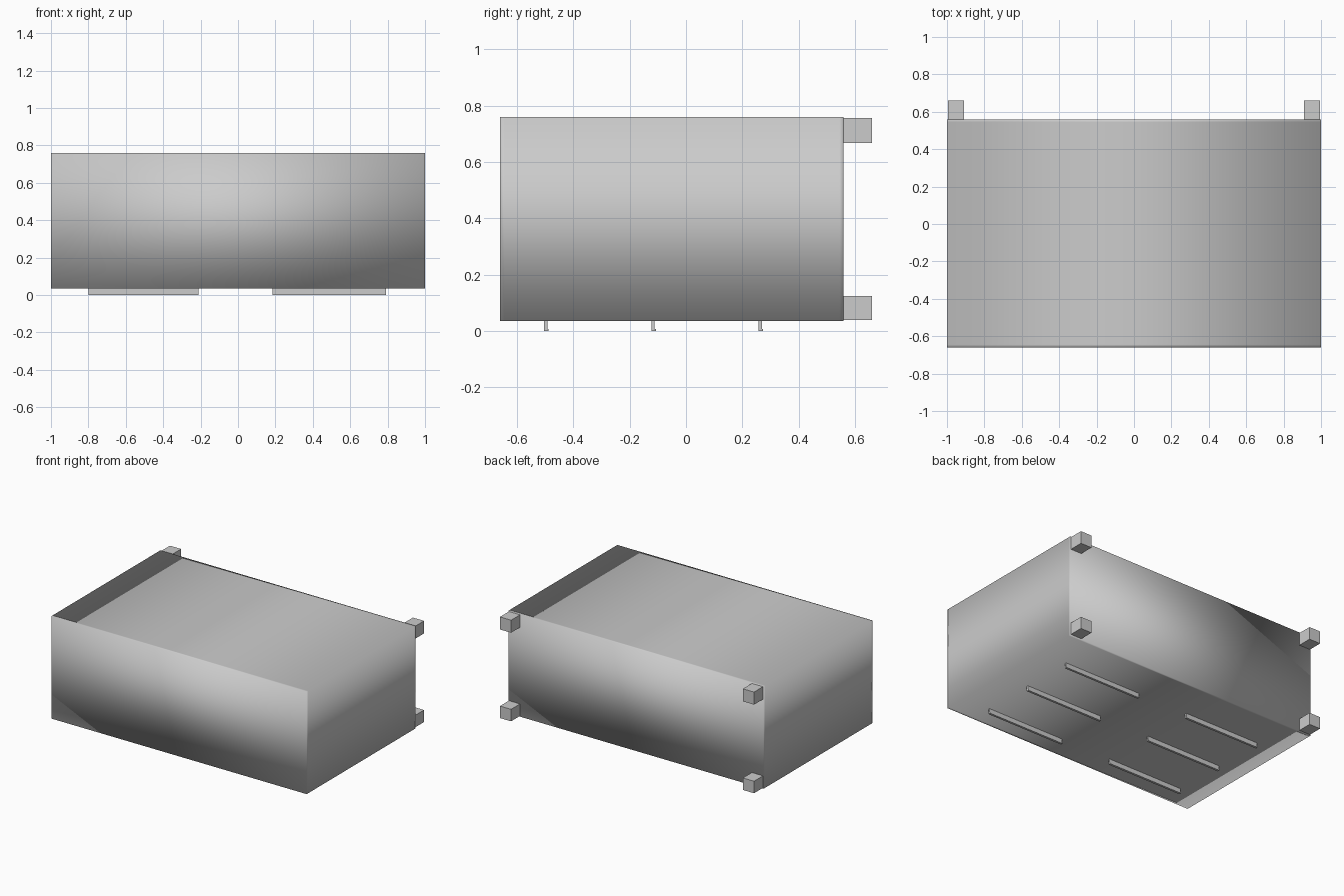
import bpy, bmesh

if "Cube" in bpy.data.objects:
    bpy.data.objects.remove(bpy.data.objects["Cube"])


def make_object(name, bm, smooth=False):
    bmesh.ops.recalc_face_normals(bm, faces=bm.faces)
    for f in bm.faces:
        f.smooth = smooth
    mesh = bpy.data.meshes.new(name)
    bm.to_mesh(mesh)
    bm.free()
    obj = bpy.data.objects.new(name, mesh)
    bpy.context.collection.objects.link(obj)
    return obj


def box(name, lo, hi, smooth=False, y_loops=()):
    bm = bmesh.new()
    bmesh.ops.create_cube(bm, size=1)
    for v in bm.verts:
        v.co = [(a + b) / 2 + c * (b - a) for a, b, c in zip(lo, hi, v.co)]
    # holding loops close to the front and back edges
    for y in y_loops:
        bmesh.ops.bisect_plane(bm, geom=bm.verts[:] + bm.edges[:] + bm.faces[:],
                               plane_co=(0, y, 0), plane_no=(0, 1, 0))
    return make_object(name, bm, smooth)


def runner(name, x0, x1, y):
    # L-shaped profile (y, z) extruded along x
    profile = [(0, 0), (0.016, 0), (0.016, 0.008), (0.012, 0.008),
               (0.012, 0.036), (0, 0.036)]
    bm = bmesh.new()
    face = bm.faces.new([bm.verts.new((x0, y + dy, z)) for dy, z in profile])
    ext = bmesh.ops.extrude_face_region(bm, geom=[face], use_keep_orig=True)
    moved = [g for g in ext["geom"] if isinstance(g, bmesh.types.BMVert)]
    bmesh.ops.translate(bm, verts=moved, vec=(x1 - x0, 0, 0))
    return make_object(name, bm)


# main body, softly shaded box
box("body", (-1, -0.66, 0.035), (1, 0.56, 0.76), True, (-0.645, 0.545))

# rear corner spacer blocks
for side, x0 in (("left", -0.995), ("right", 0.908)):
    for level, z0, z1 in (("lower", 0.04, 0.125), ("upper", 0.667, 0.756)):
        box(f"{level}_{side}_spacer", (x0, 0.558, z0), (x0 + 0.087, 0.66, z1))

# underside runners, two columns of three
for side, x0, x1 in (("left", -0.80, -0.21), ("right", 0.185, 0.79)):
    for row, y in (("front", -0.504), ("middle", -0.123), ("back", 0.257)):
        runner(f"{row}_{side}_runner", x0, x1, y)
